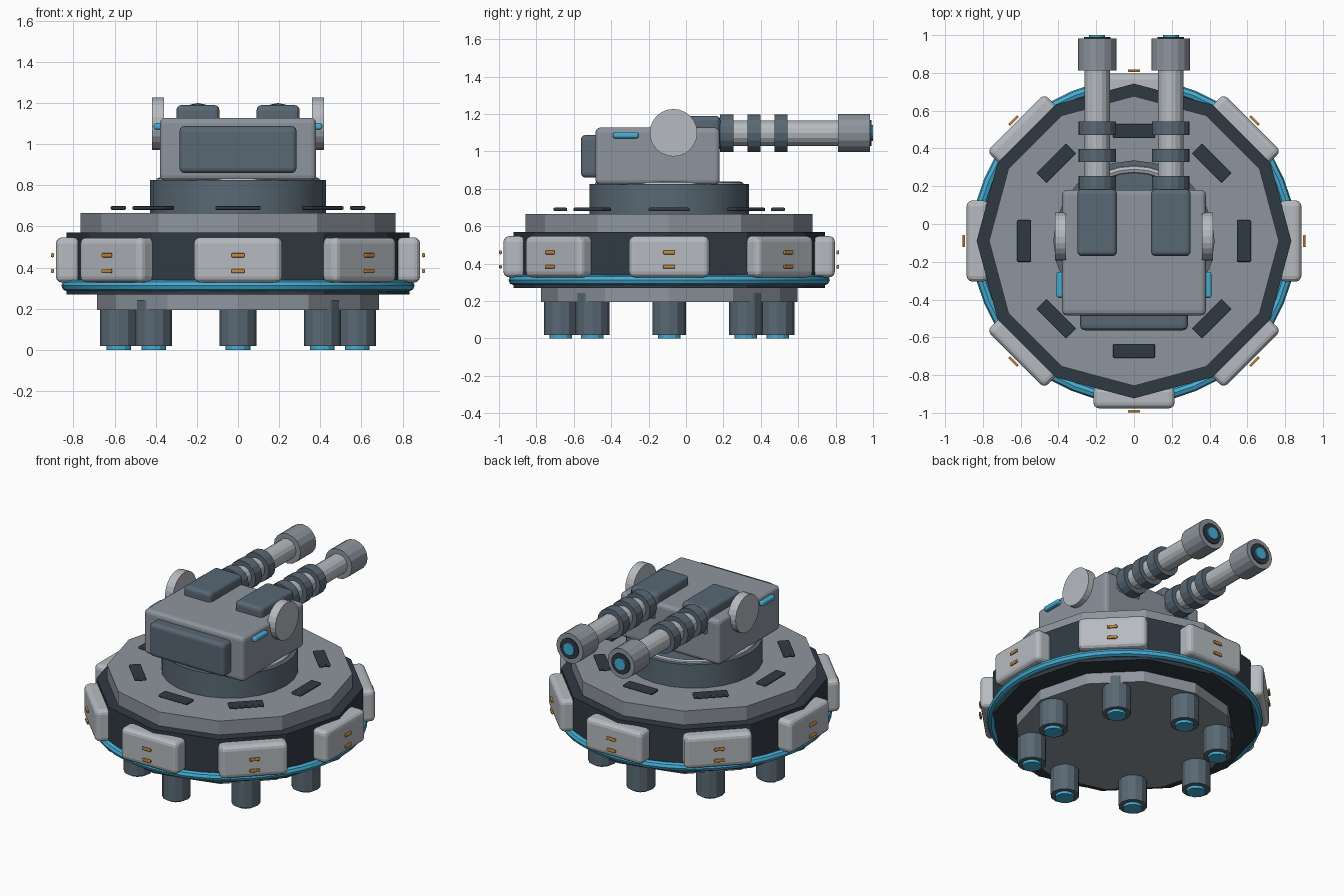
import bpy
from math import pi, sin, cos

if "Cube" in bpy.data.objects:
    bpy.data.objects.remove(bpy.data.objects["Cube"])

CY = -0.09  # centre of the round base along y


def material(name, rgb):
    m = bpy.data.materials.new(name)
    m.diffuse_color = (*rgb, 1)
    m.use_nodes = True
    m.node_tree.nodes["Principled BSDF"].inputs["Base Color"].default_value = m.diffuse_color
    return m


LIGHT = material("light_grey", (0.47, 0.50, 0.53))
MID = material("mid_grey", (0.27, 0.30, 0.34))
SLATE = material("slate", (0.10, 0.14, 0.175))
DARK = material("dark", (0.03, 0.042, 0.055))
BLUE = material("blue_glow", (0.06, 0.42, 0.66))
ORANGE = material("orange", (0.60, 0.27, 0.05))


def finish(name, mat, smooth=False):
    o = bpy.context.object
    o.name = name
    o.data.materials.append(mat)
    if smooth:
        bpy.ops.object.shade_smooth_by_angle(angle=pi / 6)
    return o


def box(name, loc, size, mat, bevel=0.0, turn=0.0):
    bpy.ops.mesh.primitive_cube_add(size=1, location=loc, rotation=(0, 0, turn))
    o = bpy.context.object
    o.scale = size
    bpy.ops.object.transform_apply(location=False, rotation=False, scale=True)
    if bevel:
        b = o.modifiers.new("bevel", "BEVEL")
        b.width, b.segments = bevel, 3
    return finish(name, mat)


def disc(name, x, y, z0, z1, r, sides, mat, smooth=False):
    bpy.ops.mesh.primitive_cylinder_add(vertices=sides, radius=r, depth=z1 - z0,
                                        location=(x, y, (z0 + z1) / 2))
    return finish(name, mat, smooth)


def tube(name, x, y0, y1, z, r, mat, sides=16):
    bpy.ops.mesh.primitive_cylinder_add(vertices=sides, radius=r, depth=y1 - y0,
                                        location=(x, (y0 + y1) / 2, z),
                                        rotation=(pi / 2, 0, 0))
    return finish(name, mat)


def hoop(name, z, major, minor, mat, sides):
    bpy.ops.mesh.primitive_torus_add(major_segments=sides, minor_segments=8,
                                     major_radius=major, minor_radius=minor,
                                     location=(0, CY, z))
    return finish(name, mat, True)


# Twelve-sided base
disc("bottom_plate", 0, CY, 0.195, 0.28, 0.685, 12, MID)
disc("base_ring", 0, CY, 0.27, 0.57, 0.833, 12, DARK)
disc("deck_plate", 0, CY, 0.56, 0.665, 0.767, 12, MID)
hoop("glow_ring", 0.312, 0.832, 0.027, BLUE, 48)

# Armour blocks, rivets, deck vents and feet repeated around the base
for i in range(8):
    a = i * pi / 4

    def at(r, z):
        return (r * sin(a), CY - r * cos(a), z)

    box(f"armour_block_{i}", at(0.828, 0.437), (0.43, 0.116, 0.22), LIGHT, 0.03, a)
    for z in (0.383, 0.46):
        box(f"rivet_{i}", at(0.902, z), (0.065, 0.014, 0.02), ORANGE, 0.005, a)
    box(f"deck_vent_{i}", at(0.582, 0.69), (0.22, 0.074, 0.018), DARK, 0.006, a)
    x, y, _ = at(0.58, 0)
    disc(f"foot_{i}", x, y, 0.018, 0.243, 0.09, 12, SLATE)
    disc(f"foot_glow_{i}", x, y, 0.0, 0.04, 0.06, 12, BLUE)

# Turntable
disc("turntable", 0, CY, 0.66, 0.825, 0.427, 24, SLATE, True)
hoop("turntable_rim", 0.817, 0.38, 0.022, LIGHT, 32)

# Turret head
box("head", (0, -0.152, 0.975), (0.76, 0.664, 0.305), MID, 0.025)
box("front_panel", (0, -0.5, 0.974), (0.57, 0.125, 0.228), SLATE, 0.025)

# Mirrored pods, guns, side discs and lamps
for side, s in (("left", -1), ("right", 1)):
    x, z = s * 0.195, 1.098
    box(f"{side}_barrel_pod", (x, 0.007, 1.095), (0.21, 0.354, 0.19), SLATE, 0.025)
    tube(f"{side}_barrel", x, 0.1, 0.83, z, 0.068, LIGHT)
    for y in (0.183, 0.328, 0.472):
        tube(f"{side}_barrel_collar", x, y, y + 0.07, z, 0.1, SLATE)
    tube(f"{side}_muzzle", x, 0.812, 0.983, z, 0.102, MID)
    tube(f"{side}_muzzle_bore", x, 0.95, 0.991, z, 0.07, DARK)
    tube(f"{side}_muzzle_glow", x, 0.96, 1.0, z, 0.042, BLUE)
    bpy.ops.mesh.primitive_cylinder_add(vertices=24, radius=0.127, depth=0.06,
                                        location=(s * 0.389, -0.067, 1.1),
                                        rotation=(0, pi / 2, 0))
    finish(f"{side}_pivot_disc", LIGHT)
    box(f"{side}_lamp", (s * 0.39, -0.322, 1.086), (0.04, 0.138, 0.032), BLUE, 0.012)
